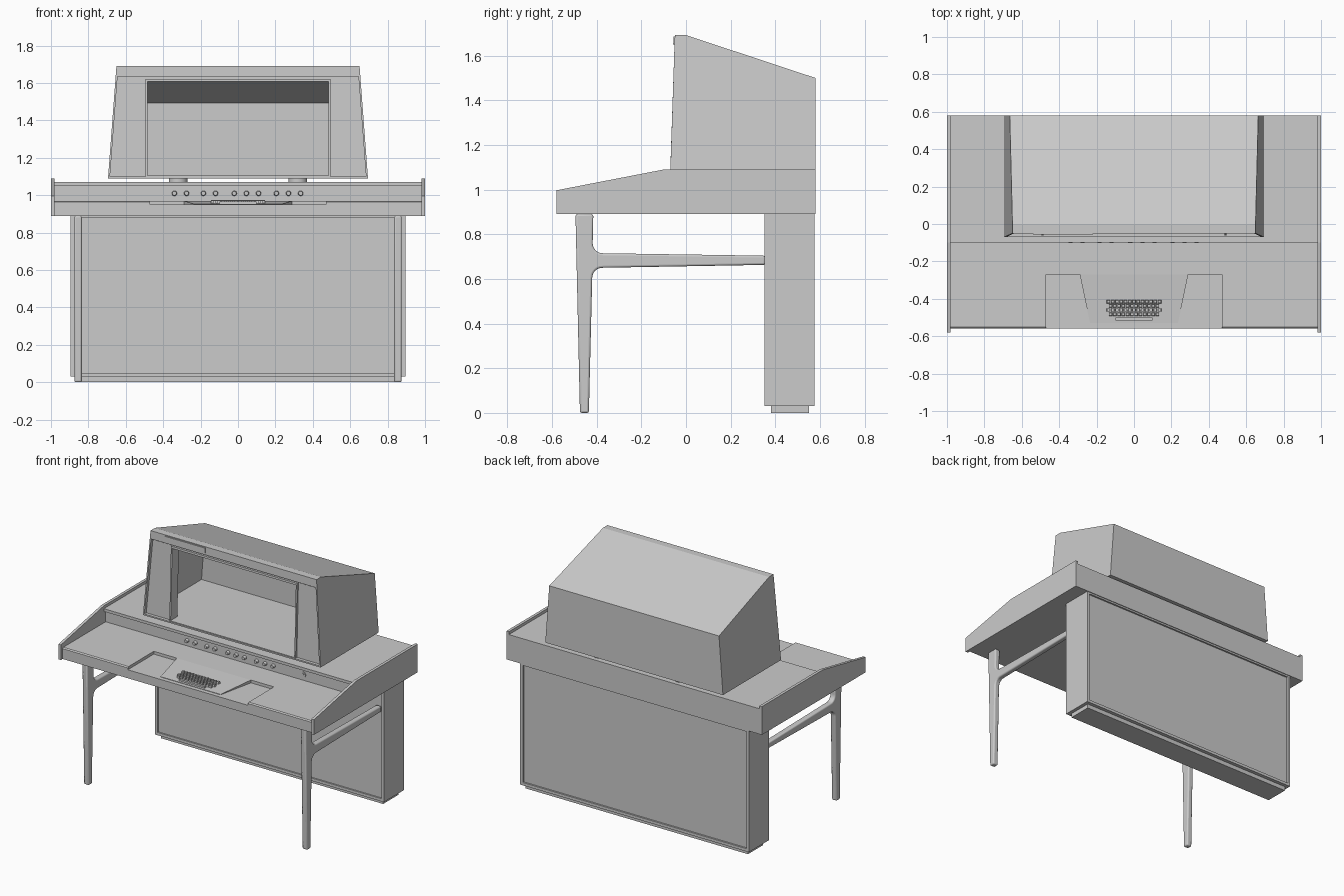
import bpy, bmesh
from math import sin, cos, radians
from mathutils import Matrix, Vector

if "Cube" in bpy.data.objects:
    bpy.data.objects.remove(bpy.data.objects["Cube"])


def finish(name, bm, bevel=0, smooth=False):
    bmesh.ops.recalc_face_normals(bm, faces=bm.faces)
    me = bpy.data.meshes.new(name)
    bm.to_mesh(me)
    bm.free()
    ob = bpy.data.objects.new(name, me)
    bpy.context.collection.objects.link(ob)
    if bevel:
        m = ob.modifiers.new("Bevel", 'BEVEL')
        m.width, m.segments, m.limit_method = bevel, 3, 'ANGLE'
        m.angle_limit = radians(50)
    if smooth:
        bpy.context.view_layer.objects.active = ob
        ob.select_set(True)
        bpy.ops.object.shade_smooth_by_angle(angle=radians(35))
        ob.select_set(False)
    return ob


def add_box(bm, x0, x1, y0, y1, z0, z1):
    m = Matrix.Translation(((x0 + x1) / 2, (y0 + y1) / 2, (z0 + z1) / 2))
    m = m @ Matrix.Diagonal((x1 - x0, y1 - y0, z1 - z0, 1))
    return bmesh.ops.create_cube(bm, size=1, matrix=m)['verts']


def boxes(name, *dims, bevel=0):
    bm = bmesh.new()
    for d in dims:
        add_box(bm, *d)
    return finish(name, bm, bevel)


def loft(name, a, b, **kw):
    """Solid between two matching polygons."""
    bm = bmesh.new()
    va, vb = [bm.verts.new(p) for p in a], [bm.verts.new(p) for p in b]
    bm.faces.new(va)
    bm.faces.new(vb[::-1])
    for i in range(len(va)):
        j = (i + 1) % len(va)
        bm.faces.new((va[j], va[i], vb[i], vb[j]))
    return finish(name, bm, **kw)


def prism_x(name, pts, x0, x1, **kw):
    return loft(name, [(x0, y, z) for y, z in pts], [(x1, y, z) for y, z in pts], **kw)


def cyl(name, c, r, depth, axis='Z', seg=24, r2=None):
    bm = bmesh.new()
    rot = Matrix.Rotation(radians(90), 4, 'X') if axis == 'Y' else Matrix()
    bmesh.ops.create_cone(bm, cap_ends=True, segments=seg, radius1=r, radius2=r2 or r,
                          depth=depth, matrix=Matrix.Translation(c) @ rot)
    return finish(name, bm, smooth=True)


# Desk body: stepped profile, with a recessed middle bay
rear = [(-0.08, 0.97), (-0.08, 1.05), (-0.10, 1.05), (-0.10, 1.07), (0.58, 1.07), (0.58, 0.89)]
side_profile = [(-0.56, 0.89), (-0.56, 0.963), (-0.552, 0.97)] + rear
mid_profile = [(-0.56, 0.89), (-0.56, 0.95), (-0.27, 0.95), (-0.27, 0.97)] + rear
prism_x("desk_middle", mid_profile, -0.47, 0.47)
for s, side in ((-1, "left"), (1, "right")):
    prism_x("desk_" + side, side_profile, s * 0.47, s * 0.98)
    prism_x("side_panel_" + side, [(-0.58, 0.89), (0.58, 0.89), (0.58, 1.09),
                                   (-0.10, 1.09), (-0.58, 0.997)], s * 0.98, s * 1.0)

# Keyboard wedge, narrower towards the front
top = [(-0.29, -0.27, 0.97), (0.29, -0.27, 0.97), (0.235, -0.53, 0.953), (-0.235, -0.53, 0.953)]
loft("keyboard_wedge", top, [(x, y, 0.945) for x, y, z in top])

# Keys
bm = bmesh.new()
for row in range(4):
    n = 13 if row % 2 == 0 else 12
    y = -0.415 - row * 0.0225
    z = 0.97 + (y + 0.27) * 0.065
    for i in range(n):
        x = (i - (n - 1) / 2) * 0.0228
        vs = add_box(bm, x - 0.01, x + 0.01, y - 0.0095, y + 0.0095, z - 0.004, z + 0.015)
        for v in vs:
            if v.co.z > z:
                v.co.x = x + (v.co.x - x) * 0.75
                v.co.y = y + (v.co.y - y) * 0.75
add_box(bm, -0.1, 0.1, -0.515, -0.499, 0.95, 0.966)
finish("keys", bm)

# Control knobs and lock
for x in (-0.34, -0.275, -0.185, -0.12, -0.02, 0.045, 0.11, 0.205, 0.27, 0.335):
    cyl("control_knob", (x, -0.09, 1.01), 0.014, 0.022, 'Y', 16, 0.011)
cyl("lock_ring", (0.565, -0.081, 1.01), 0.022, 0.006, 'Y')
cyl("lock_barrel", (0.565, -0.084, 1.01), 0.012, 0.008, 'Y')


# Screen housing: tapered hollow shell, open at the front
def half_w(z):
    return 0.695 - 0.045 * (z - 1.09) / 0.6


def front_y(z):
    return -0.07 + 0.02 * (z - 1.09) / 0.6


hood = [(-0.07, 1.09), (0.58, 1.09), (0.58, 1.5), (0.0, 1.692), (-0.05, 1.692)]
shell = loft("screen_hood", [(-half_w(z), y, z) for y, z in hood],
             [(half_w(z), y, z) for y, z in hood])
bm = bmesh.new()
bm.from_mesh(shell.data)
open_face = min(bm.faces, key=lambda f: f.calc_center_median().y)
bmesh.ops.delete(bm, geom=[open_face], context='FACES')
bm.to_mesh(shell.data)
bm.free()
sol = shell.modifiers.new("Wall", 'SOLIDIFY')
sol.thickness, sol.offset, sol.use_even_offset = 0.01, -1, True


# Recessed front panel pieces following the slanted front
def front_piece(name, x_lo, x_hi, z0, z1, inset, depth):
    quad = [(x_lo(z0), z0), (x_hi(z0), z0), (x_hi(z1), z1), (x_lo(z1), z1)]
    loft(name, [(x, front_y(z) + inset, z) for x, z in quad],
         [(x, front_y(z) + inset + depth, z) for x, z in quad])


for s, side in ((-1, "left"), (1, "right")):
    front_piece("front_cheek_" + side, lambda z: s * 0.488, lambda z: s * (half_w(z) - 0.008),
                1.095, 1.622, 0.022, 0.02)
    front_piece("screen_frame_" + side, lambda z: s * 0.484, lambda z: s * 0.494,
                1.098, 1.615, 0.008, 0.075)
front_piece("screen_frame_top", lambda z: -0.494, lambda z: 0.494, 1.607, 1.622, 0.008, 0.075)
front_piece("screen_frame_sill", lambda z: -0.494, lambda z: 0.494, 1.093, 1.104, 0.004, 0.079)
front_piece("hood_groove", lambda z: -half_w(z) + 0.008, lambda z: half_w(z) - 0.008,
            1.618, 1.64, 0.03, 0.02)
front_piece("hood_cap", lambda z: -half_w(z), half_w, 1.635, 1.692, 0.0, 0.04)
front_piece("blank_plate", lambda z: -0.54, lambda z: -0.22, 1.65, 1.685, -0.006, 0.01)

# Pads lifting the housing off the deck
for x in (-0.32, 0.32):
    for y in (0.02, 0.5):
        cyl("housing_pad", (x, y, 1.08), 0.05, 0.024)

# Rear cabinet with framed panels and plinth
boxes("cabinet_core", (-0.88, 0.88, 0.362, 0.563, 0.045, 0.89))
boxes("cabinet_frame",
      (-0.895, -0.875, 0.352, 0.575, 0.03, 0.89), (0.875, 0.895, 0.352, 0.575, 0.03, 0.89),
      (-0.875, 0.875, 0.352, 0.575, 0.03, 0.05), (-0.875, 0.875, 0.352, 0.575, 0.878, 0.89))
boxes("plinth", (-0.87, 0.87, 0.38, 0.55, 0.0, 0.03))


# Front legs with filleted stretchers to the cabinet
def arc(cy, cz, r, a0, a1, n=6):
    angles = [radians(a0 + (a1 - a0) * i / n) for i in range(n + 1)]
    return [(cy + r * cos(a), cz + r * sin(a)) for a in angles]


leg = [(-0.495, 0.89), (-0.475, 0.0), (-0.435, 0.0)]
leg += arc(-0.375, 0.605, 0.045, 180, 90) + [(0.355, 0.663), (0.355, 0.704)]
leg += arc(-0.373, 0.76, 0.045, 270, 180) + [(-0.415, 0.89)]
for s, side in ((-1, "left"), (1, "right")):
    prism_x("leg_and_stretcher_" + side, leg, s * 0.835, s * 0.875, bevel=0.009, smooth=True)
